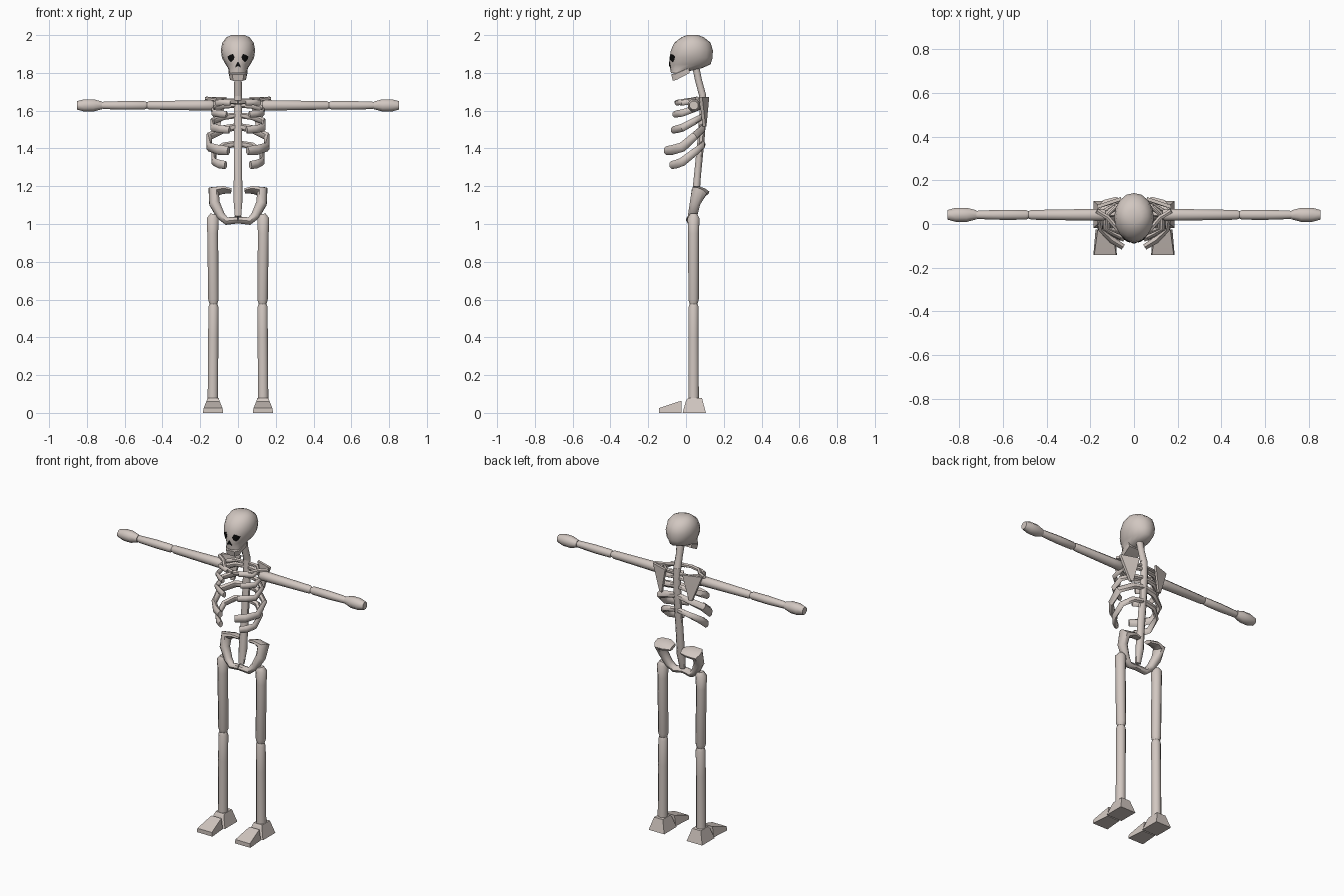
import bpy, bmesh, math
from mathutils import Vector
from mathutils.bvhtree import BVHTree

if "Cube" in bpy.data.objects:
    bpy.data.objects.remove(bpy.data.objects["Cube"])


def material(name, rgb):
    m = bpy.data.materials.new(name)
    m.diffuse_color = (*rgb, 1)
    m.use_nodes = True
    m.node_tree.nodes["Principled BSDF"].inputs["Base Color"].default_value = m.diffuse_color
    return m


BONE = material("bone", (0.64, 0.57, 0.53))
BLACK = material("black", (0.004, 0.004, 0.004))


def finish(name, bm, mat=BONE, mirror=False, angle=50):
    bmesh.ops.recalc_face_normals(bm, faces=bm.faces)
    me = bpy.data.meshes.new(name)
    bm.to_mesh(me)
    bm.free()
    me.materials.append(mat)
    ob = bpy.data.objects.new(name, me)
    bpy.context.collection.objects.link(ob)
    if mirror:
        ob.modifiers.new("mirror", "MIRROR").use_mirror_merge = False
    bpy.ops.object.select_all(action='DESELECT')
    ob.select_set(True)
    bpy.context.view_layer.objects.active = ob
    bpy.ops.object.shade_smooth_by_angle(angle=math.radians(angle))
    return ob


def bridge(bm, rings):
    """Skin a list of vertex rings and close both ends."""
    n = len(rings[0])
    for a, b in zip(rings, rings[1:]):
        for i in range(n):
            j = (i + 1) % n
            bm.faces.new((a[i], a[j], b[j], b[i]))
    bm.faces.new(rings[0])
    bm.faces.new(rings[-1])


def tube(name, path, n=8, up=(0, 0, 1), mirror=False):
    """Path of (point, half width, half height); height follows the up hint."""
    bm = bmesh.new()
    pts = [Vector(p[0]) for p in path]
    rings = []
    for i, (p, w, h) in enumerate(path):
        t = (pts[min(i + 1, len(pts) - 1)] - pts[max(i - 1, 0)]).normalized()
        side = t.cross(Vector(up)).normalized()
        top = side.cross(t)
        ring = []
        for k in range(n):
            a = 2 * math.pi * (k + 0.5) / n
            ring.append(bm.verts.new(pts[i] + side * w * math.cos(a) + top * h * math.sin(a)))
        rings.append(ring)
    bridge(bm, rings)
    return finish(name, bm, mirror=mirror)


def hull(name, points, mirror=False, angle=35):
    bm = bmesh.new()
    for p in points:
        bm.verts.new(p)
    bmesh.ops.convex_hull(bm, input=bm.verts)
    return finish(name, bm, mirror=mirror, angle=angle)


# Skull: height, front y, back y, half width
skull = bmesh.new()
rings = []
for z, y0, y1, w in [(1.80, -0.080, -0.02, 0.043), (1.825, -0.085, 0.085, 0.052),
                     (1.845, -0.087, 0.130, 0.066), (1.88, -0.087, 0.141, 0.085),
                     (1.92, -0.080, 0.142, 0.091), (1.96, -0.062, 0.130, 0.083),
                     (1.988, -0.025, 0.095, 0.062), (2.0, 0.005, 0.065, 0.035)]:
    ring = []
    for k in range(16):
        a = 2 * math.pi * k / 16
        ring.append(skull.verts.new((w * math.sin(a),
                                     (y0 + y1) / 2 - (y1 - y0) / 2 * math.cos(a), z)))
    rings.append(ring)
bridge(skull, rings)
tree = BVHTree.FromBMesh(skull)
finish("skull", skull)


def face_patch(name, outline, mirror):
    """Thin dark plate laid on the front of the skull."""
    bm = bmesh.new()
    mid = (sum(p[0] for p in outline) / len(outline), sum(p[1] for p in outline) / len(outline))

    def on_skull(x, z):
        hit = tree.ray_cast(Vector((x, -1, z)), Vector((0, 1, 0)))[0]
        return bm.verts.new((x, (hit.y if hit else -0.08) - 0.003, z))
    centre = on_skull(*mid)
    rim = [on_skull(*p) for p in outline]
    for i in range(len(rim)):
        bm.faces.new((centre, rim[i], rim[(i + 1) % len(rim)]))
    res = bmesh.ops.extrude_face_region(bm, geom=bm.faces[:])
    for v in res["geom"]:
        if isinstance(v, bmesh.types.BMVert):
            v.co.y += 0.006
    finish(name, bm, BLACK, mirror)


face_patch("eye_socket", [(0.018, 1.882), (0.027, 1.900), (0.040, 1.896), (0.056, 1.886),
                          (0.050, 1.870), (0.037, 1.857), (0.024, 1.868)], True)
face_patch("nose_hole", [(-0.016, 1.828), (0, 1.836), (0.016, 1.828), (0.007, 1.850),
                         (0, 1.860), (-0.007, 1.850)], False)

# Lower jaw
hull("jaw", [(s * x, y, z) for s in (-1, 1) for x, y, z in
             [(0.030, -0.078, 1.792), (0.026, -0.070, 1.758), (0.046, -0.055, 1.795),
              (0.042, -0.048, 1.764), (0.052, 0.015, 1.825), (0.050, 0.020, 1.800)]])

# Spine from skull to pelvis
tube("neck", [((0, 0.050, 1.84), 0.026, 0.020), ((0, 0.065, 1.765), 0.021, 0.020),
              ((0, 0.088, 1.68), 0.024, 0.020)], up=(0, 1, 0))
tube("spine", [((0, 0.088, 1.69), 0.022, 0.020), ((0, 0.090, 1.60), 0.024, 0.020),
               ((0, 0.080, 1.45), 0.024, 0.020), ((0, 0.060, 1.25), 0.024, 0.020),
               ((0, 0.050, 1.13), 0.026, 0.022), ((0, 0.035, 1.04), 0.018, 0.014)], up=(0, 1, 0))

# Ribs: back z, front z, outer x, front y, inner x, thickness
for i, (zb, zf, xo, yf, xi, r) in enumerate([
        (1.655, 1.640, 0.115, -0.050, 0.040, 0.015),
        (1.630, 1.580, 0.130, -0.062, 0.060, 0.019),
        (1.575, 1.498, 0.135, -0.070, 0.045, 0.021),
        (1.515, 1.388, 0.152, -0.105, 0.050, 0.026),
        (1.425, 1.312, 0.128, -0.078, 0.065, 0.023)], 1):
    drop = zb - zf
    tube(f"rib_{i}", [((0.010, 0.088, zb), r * .7, r * .7),
                      ((0.075, 0.085, zb - drop * .1), r * .7, r * .8),
                      ((xo, 0.045, zb - drop * .4), r * .6, r * .9),
                      ((xo, -0.020, zb - drop * .85), r * .6, r),
                      (((xo + xi) / 2, yf * .7, zf + .004), r * .7, r),
                      ((xi, yf, zf), r * .6, r * .9)], n=6, mirror=True)

# Shoulders
tube("collarbone", [((0, -0.050, 1.645), 0.012, 0.012), ((0.07, -0.030, 1.648), 0.012, 0.012),
                    ((0.12, 0.030, 1.658), 0.012, 0.011), ((0.17, 0.060, 1.665), 0.012, 0.010)],
     n=6, mirror=True)
hull("shoulder_blade", [(x, y + t, z) for t in (-0.008, 0.008) for x, y, z in
                        [(0.170, 0.078, 1.672), (0.060, 0.115, 1.672),
                         (0.095, 0.100, 1.515), (0.112, 0.096, 1.515)]], mirror=True)


# Arms and hands along x
def limb_x(name, stations):
    tube(name, [((x, 0.042, 1.628), r, r) for x, r in stations], mirror=True)


limb_x("upper_arm", [(0.13, 0.024), (0.145, 0.030), (0.20, 0.029), (0.47, 0.024), (0.485, 0.017)])
limb_x("forearm", [(0.48, 0.017), (0.495, 0.024), (0.60, 0.025), (0.71, 0.021), (0.73, 0.017)])
limb_x("hand", [(0.72, 0.022), (0.765, 0.035), (0.815, 0.035), (0.853, 0.024)])

# Pelvis: broad blade curling down to the front joint
tube("pelvis", [((0.035, 0.080, 1.175), 0.012, 0.030), ((0.080, 0.080, 1.180), 0.016, 0.048),
                ((0.128, 0.070, 1.172), 0.034, 0.044), ((0.125, 0.048, 1.110), 0.030, 0.030),
                ((0.092, 0.035, 1.045), 0.024, 0.026), ((0.060, 0.025, 1.015), 0.020, 0.024),
                ((0, 0.020, 1.022), 0.018, 0.022)], up=(0, -1, 0.35), mirror=True)


# Legs along z
def limb_z(name, stations):
    tube(name, [((x, 0.040, z), r, r) for z, x, r in stations], up=(0, 1, 0), mirror=True)


limb_z("thigh", [(1.052, 0.128, 0.020), (1.030, 0.133, 0.034), (0.95, 0.134, 0.031),
                 (0.60, 0.130, 0.030), (0.575, 0.130, 0.022)])
limb_z("shin", [(0.58, 0.130, 0.022), (0.56, 0.130, 0.029), (0.40, 0.131, 0.029),
                (0.06, 0.133, 0.030)])


# Feet: heel block and toe wedge as tapered blocks
def block(name, x0, x1, sections):
    hull(name, [(x, y, z) for y, z, inset in sections for x in (x0 + inset, x1 - inset)],
         mirror=True)


block("heel", 0.078, 0.186, [(-0.018, 0, 0), (0.105, 0, 0), (0.000, 0.065, 0.02),
                             (0.085, 0.078, 0.024), (0.010, 0.078, 0.024)])
block("toes", 0.078, 0.186, [(-0.143, 0, 0), (-0.025, 0, 0.01), (-0.143, 0.025, 0.004),
                             (-0.070, 0.050, 0.014), (-0.025, 0.064, 0.02)])
